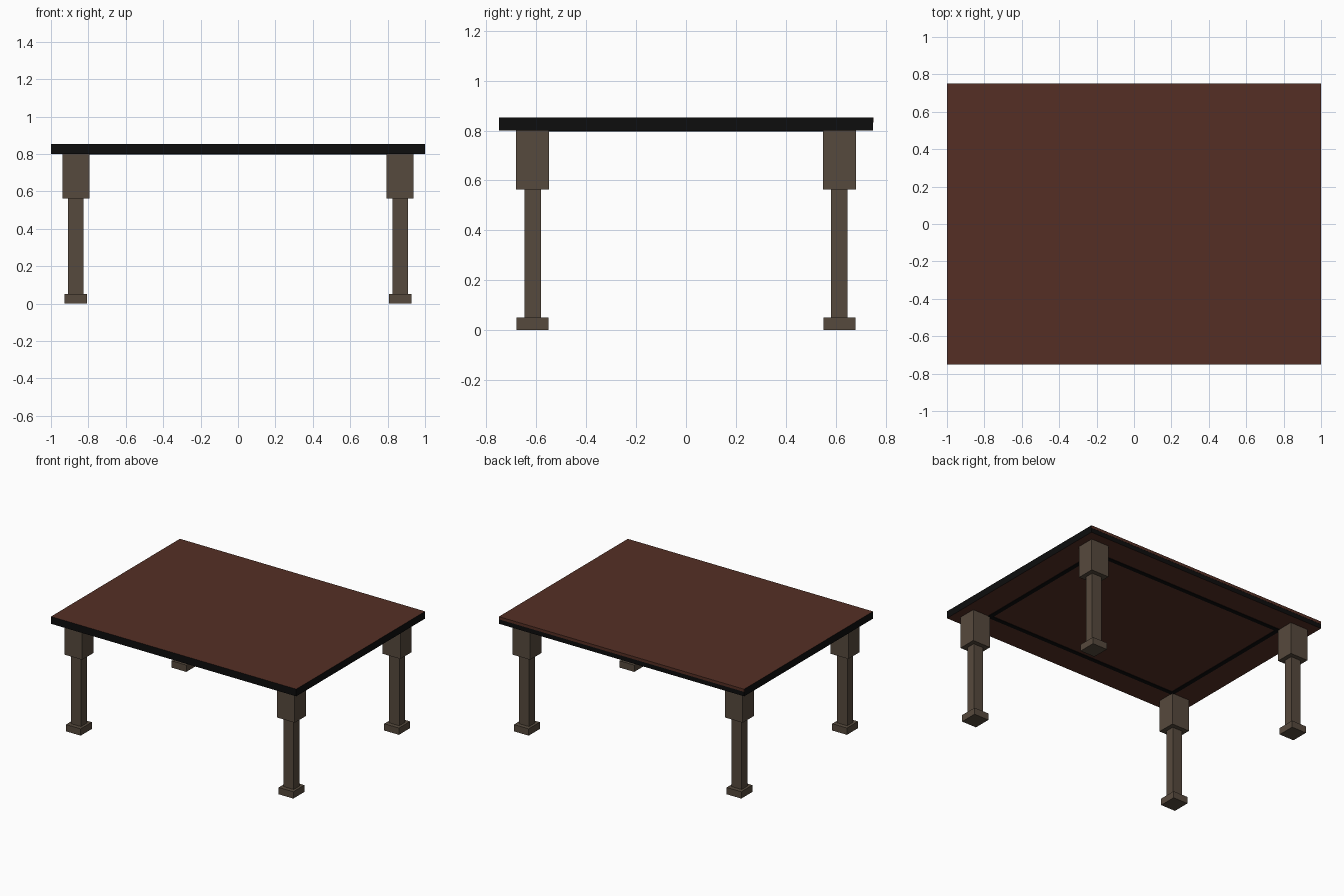
import bpy

if "Cube" in bpy.data.objects:
    bpy.data.objects.remove(bpy.data.objects["Cube"])

def mat(name, rgb):
    m = bpy.data.materials.new(name)
    m.diffuse_color = (*rgb, 1)
    m.use_nodes = True
    m.node_tree.nodes["Principled BSDF"].inputs["Base Color"].default_value = m.diffuse_color
    return m

BROWN = mat("brown wood", (0.089, 0.028, 0.018))
BLACK = mat("black trim", (0.004, 0.004, 0.004))
LEG = mat("grey brown wood", (0.094, 0.068, 0.047))

def box(name, x, y, z0, z1, sx, sy, *mats):
    bpy.ops.mesh.primitive_cube_add(size=1, location=(x, y, (z0 + z1) / 2))
    o = bpy.context.object
    o.name = name
    o.scale = (sx, sy, z1 - z0)
    bpy.ops.object.transform_apply(location=False, rotation=False, scale=True)
    for m in mats:
        o.data.materials.append(m)
    return o

# Table top: brown above and below, black edges
top = box("table_top", 0, 0, 0.80, 0.853, 2, 1.5, BROWN, BLACK)
for p in top.data.polygons:
    p.material_index = 0 if abs(p.normal.z) > 0.5 else 1

# Brown upper half of the back edge
box("back_edge_strip", 0, 0.749, 0.833, 0.853, 2, 0.004, BROWN)

# Thin black frame under the top, between the legs
FX, FY, W = 0.81, 0.565, 0.032
for s, side in ((-1, "left"), (1, "right")):
    box(side + "_under_strip", s * (FX - W / 2), 0, 0.797, 0.801, W, 2 * FY, BLACK)
for s, side in ((-1, "front"), (1, "back")):
    box(side + "_under_strip", 0, s * (FY - W / 2), 0.797, 0.801, 2 * (FX - W), W, BLACK)

# Four legs: foot, shaft and upper block
for sx, a in ((-1, "left"), (1, "right")):
    for sy, b in ((-1, "front"), (1, "back")):
        x, y, n = sx * 0.867, sy * 0.615, b + "_" + a
        box(n + "_foot", x, y, 0, 0.05, 0.12, 0.129, LEG)
        box(n + "_leg_shaft", x, y, 0.05, 0.563, 0.082, 0.067, LEG)
        box(n + "_leg_block", x, y, 0.563, 0.80, 0.145, 0.132, LEG)
